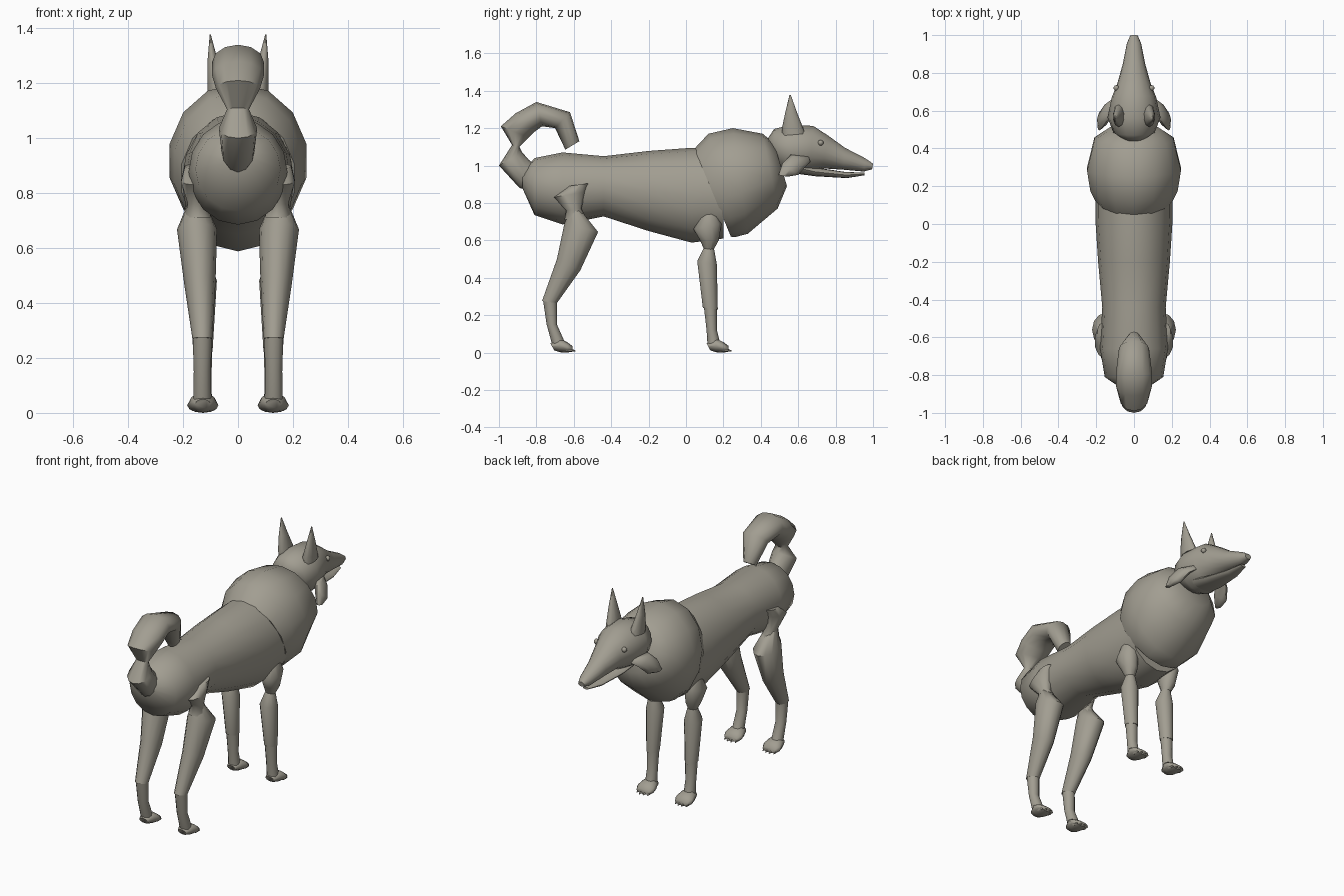
import bpy, bmesh, math

fur = bpy.data.materials.new("grey fur")
fur.diffuse_color = (0.36, 0.34, 0.285, 1)


def finish(name, bm, mirror):
    bmesh.ops.recalc_face_normals(bm, faces=bm.faces)
    me = bpy.data.meshes.new(name)
    bm.to_mesh(me)
    bm.free()
    me.materials.append(fur)
    me.shade_smooth()
    me.set_sharp_from_angle(angle=math.radians(60))
    ob = bpy.data.objects.new(name, me)
    bpy.context.collection.objects.link(ob)
    if mirror:
        ob.modifiers.new("Mirror", 'MIRROR').use_mirror_merge = False
    return ob


def loft(name, rings, sides=12, mirror=False):
    """Skin elliptical rings: (y, z) of one edge, (y, z) of the other, half width, x."""
    bm = bmesh.new()
    loops = []
    for ya, za, yb, zb, w, x in rings:
        loop = []
        for k in range(sides):
            a = 2 * math.pi * k / sides
            c = math.cos(a) / 2
            loop.append(bm.verts.new((x + w * math.sin(a),
                                      (ya + yb) / 2 + c * (ya - yb),
                                      (za + zb) / 2 + c * (za - zb))))
        loops.append(loop)
    for p, q in zip(loops, loops[1:]):
        for k in range(sides):
            n = (k + 1) % sides
            bm.faces.new((p[k], p[n], q[n], q[k]))
    bm.faces.new(loops[0])
    bm.faces.new(loops[-1])
    return finish(name, bm, mirror)


# Trunk
loft("trunk", [
    (-0.875, 0.96, -0.875, 0.88, 0.06, 0),
    (-0.81, 1.04, -0.81, 0.735, 0.155, 0),
    (-0.66, 1.07, -0.66, 0.685, 0.18, 0),
    (-0.44, 1.05, -0.44, 0.728, 0.168, 0),
    (-0.20, 1.078, -0.20, 0.65, 0.19, 0),
    (0.03, 1.095, 0.03, 0.588, 0.205, 0),
    (0.20, 1.09, 0.20, 0.61, 0.205, 0)], 16)

# Thick ruff around chest and neck
loft("chest_ruff", [
    (0.045, 1.09, 0.24, 0.62, 0.21, 0),
    (0.12, 1.17, 0.26, 0.617, 0.237, 0),
    (0.25, 1.20, 0.33, 0.635, 0.255, 0),
    (0.41, 1.17, 0.49, 0.77, 0.215, 0),
    (0.47, 1.12, 0.54, 0.89, 0.13, 0)], 14)

# Head with long muzzle, and lower jaw
loft("head", [
    (0.435, 1.14, 0.445, 1.08, 0.04, 0),
    (0.47, 1.195, 0.50, 0.98, 0.11, 0),
    (0.56, 1.218, 0.57, 0.95, 0.14, 0),
    (0.68, 1.212, 0.66, 0.965, 0.118, 0),
    (0.76, 1.16, 0.73, 0.985, 0.088, 0),
    (0.85, 1.095, 0.84, 0.978, 0.06, 0),
    (0.96, 1.038, 0.95, 0.968, 0.038, 0),
    (1.0, 1.01, 0.995, 0.98, 0.02, 0)], 16)
loft("lower_jaw", [
    (0.60, 1.02, 0.60, 0.955, 0.08, 0),
    (0.69, 0.99, 0.69, 0.943, 0.07, 0),
    (0.85, 0.966, 0.86, 0.933, 0.042, 0),
    (0.955, 0.962, 0.955, 0.948, 0.018, 0)], 12)

# Ears, cheek tufts and eyes
loft("ear", [
    (0.635, 1.17, 0.515, 1.16, 0.032, 0.08),
    (0.625, 1.205, 0.513, 1.20, 0.03, 0.082),
    (0.595, 1.28, 0.53, 1.28, 0.02, 0.092),
    (0.56, 1.378, 0.553, 1.378, 0.002, 0.101)], 10, True)
loft("cheek_tuft", [
    (0.655, 1.05, 0.665, 1.02, 0.012, 0.105),
    (0.56, 1.058, 0.645, 1.00, 0.028, 0.135),
    (0.515, 1.01, 0.60, 0.95, 0.03, 0.165),
    (0.495, 0.95, 0.54, 0.94, 0.012, 0.182)], 8, True)
bm = bmesh.new()
bmesh.ops.create_uvsphere(bm, u_segments=10, v_segments=8, radius=0.015)
bmesh.ops.translate(bm, vec=(0.093, 0.72, 1.122), verts=bm.verts)
finish("eye", bm, True)

# Curled tail, pinched near its root
loft("tail", [
    (-0.85, 0.87, -0.80, 1.00, 0.05, 0),
    (-0.89, 0.88, -0.84, 1.03, 0.06, 0),
    (-1.0, 1.00, -0.875, 1.07, 0.07, 0),
    (-0.93, 1.11, -0.89, 1.10, 0.04, 0),
    (-0.99, 1.21, -0.84, 1.15, 0.08, 0),
    (-0.91, 1.28, -0.81, 1.18, 0.095, 0),
    (-0.80, 1.34, -0.77, 1.21, 0.095, 0),
    (-0.62, 1.285, -0.70, 1.20, 0.08, 0),
    (-0.57, 1.13, -0.645, 1.085, 0.035, 0)], 12)

# Hind legs: hip, thigh, lower leg
loft("hind_hip", [
    (-0.63, 0.89, -0.52, 0.905, 0.03, 0.165),
    (-0.71, 0.83, -0.535, 0.86, 0.055, 0.155),
    (-0.64, 0.76, -0.56, 0.77, 0.035, 0.15),
    (-0.65, 0.71, -0.53, 0.715, 0.05, 0.145)], 10, True)
loft("hind_thigh", [
    (-0.62, 0.77, -0.57, 0.77, 0.03, 0.15),
    (-0.65, 0.69, -0.47, 0.645, 0.073, 0.149),
    (-0.69, 0.50, -0.565, 0.44, 0.057, 0.139),
    (-0.77, 0.275, -0.69, 0.265, 0.036, 0.13)], 12, True)
loft("hind_shin", [
    (-0.765, 0.285, -0.69, 0.27, 0.035, 0.13),
    (-0.745, 0.15, -0.69, 0.15, 0.031, 0.13),
    (-0.715, 0.04, -0.65, 0.06, 0.033, 0.13)], 12, True)

# Front legs: shoulder, upper leg, lower leg
loft("front_shoulder", [
    (0.09, 0.75, 0.16, 0.75, 0.025, 0.155),
    (0.04, 0.66, 0.19, 0.69, 0.055, 0.148),
    (0.075, 0.60, 0.175, 0.60, 0.045, 0.138),
    (0.10, 0.545, 0.145, 0.545, 0.025, 0.13)], 10, True)
loft("front_upper_leg", [
    (0.095, 0.56, 0.15, 0.555, 0.028, 0.13),
    (0.06, 0.49, 0.165, 0.47, 0.05, 0.127),
    (0.09, 0.24, 0.17, 0.23, 0.036, 0.128)], 12, True)
loft("front_lower_leg", [
    (0.095, 0.25, 0.165, 0.24, 0.035, 0.128),
    (0.11, 0.12, 0.165, 0.12, 0.031, 0.128),
    (0.115, 0.04, 0.18, 0.06, 0.033, 0.128)], 12, True)

# Paws with four claws each
for name, y in (("front", 0.11), ("hind", -0.725)):
    loft(name + "_paw", [
        (y, 0.05, y + 0.02, 0.012, 0.028, 0.128),
        (y + 0.05, 0.075, y + 0.05, 0.002, 0.048, 0.128),
        (y + 0.09, 0.056, y + 0.09, 0.0, 0.057, 0.128),
        (y + 0.118, 0.035, y + 0.118, 0.005, 0.042, 0.128)], 12, True)
    for i, dx in enumerate((-0.036, -0.012, 0.012, 0.036)):
        tip = y + 0.135 - 8 * dx * dx
        loft(f"{name}_claw_{i + 1}", [
            (tip - 0.04, 0.028, tip - 0.04, 0.006, 0.01, 0.128 + dx),
            (tip, 0.012, tip, 0.006, 0.003, 0.128 + dx)], 6, True)
